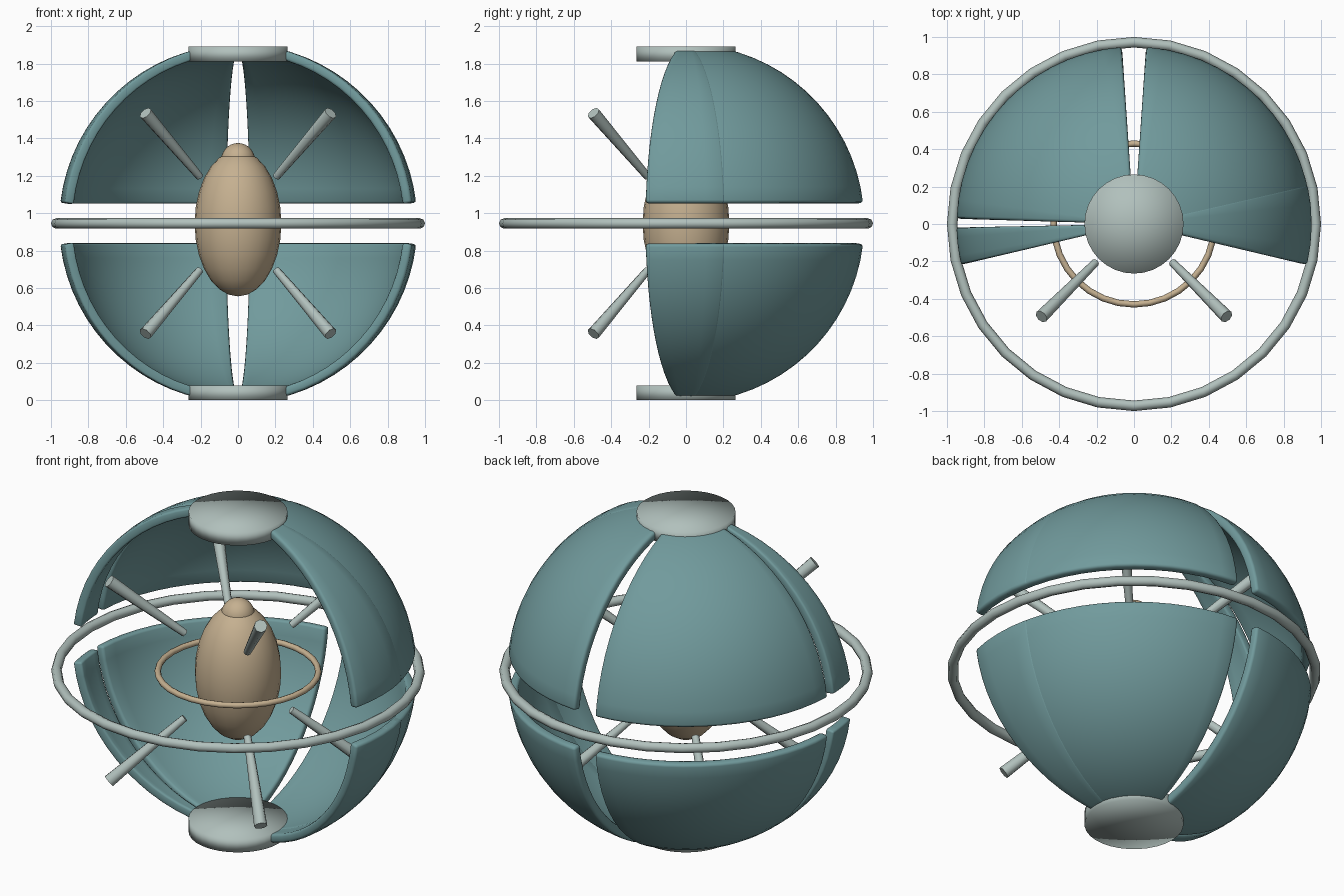
import bpy
from math import sin, cos, radians
from mathutils import Vector

if "Cube" in bpy.data.objects:
    bpy.data.objects.remove(bpy.data.objects["Cube"], do_unlink=True)

MID = 0.945      # height of the sphere centre
SHELL_R = 0.957  # outer radius of the shell


def material(name, rgb):
    mat = bpy.data.materials.new(name)
    mat.use_nodes = True
    mat.diffuse_color = (*rgb, 1)
    mat.node_tree.nodes["Principled BSDF"].inputs["Base Color"].default_value = (*rgb, 1)
    return mat


TEAL = material("muted_teal", (0.165, 0.325, 0.335))
GREY = material("pale_grey_green", (0.44, 0.53, 0.505))
TAN = material("warm_tan", (0.56, 0.435, 0.28))


def finish(name, mat, angle=40):
    obj = bpy.context.object
    obj.name = name
    obj.data.materials.append(mat)
    bpy.ops.object.shade_smooth_by_angle(angle=radians(angle))
    return obj


def shell_panel(name, start, end, side, radius=SHELL_R, low=6.7, high=78):
    """Curved plate between two longitudes; side is 1 above, -1 below."""
    cols, rows = max(4, round((end - start) / 6)), 14
    verts = []
    for j in range(rows + 1):
        lat = radians(low + (high - low) * j / rows)
        for i in range(cols + 1):
            lon = radians(start + (end - start) * i / cols)
            verts.append((radius * cos(lat) * cos(lon),
                          radius * cos(lat) * sin(lon),
                          side * radius * sin(lat)))
    faces = []
    for j in range(rows):
        for i in range(cols):
            a = j * (cols + 1) + i
            quad = (a, a + 1, a + cols + 2, a + cols + 1)
            faces.append(quad if side > 0 else quad[::-1])
    mesh = bpy.data.meshes.new(name)
    mesh.from_pydata(verts, [], faces)
    obj = bpy.data.objects.new(name, mesh)
    bpy.context.collection.objects.link(obj)
    obj.location.z = MID
    bpy.ops.object.select_all(action="DESELECT")
    obj.select_set(True)
    bpy.context.view_layer.objects.active = obj
    finish(name, TEAL)
    solid = obj.modifiers.new("thickness", "SOLIDIFY")
    solid.thickness = 0.05
    solid.offset = -1
    bevel = obj.modifiers.new("soft_edges", "BEVEL")
    bevel.width = 0.014
    bevel.segments = 2
    bevel.limit_method = "ANGLE"
    bevel.angle_limit = radians(50)


# Shell panels, polar caps and rods, repeated above and below
for side, level in ((1, "upper"), (-1, "lower")):
    shell_panel(level + "_back_left_panel", 2.4, 86, side)
    shell_panel(level + "_back_right_panel", 94, 178.2, side)
    shell_panel(level + "_left_side_panel", -13.2, 12.8, side, SHELL_R + 0.002)
    shell_panel(level + "_right_side_panel", 181.2, 193.2, side)

    bpy.ops.mesh.primitive_cylinder_add(vertices=32, radius=0.265, depth=0.078,
                                        end_fill_type="TRIFAN",
                                        location=(0, 0, MID + side * 0.906))
    finish(level + "_polar_cap", GREY, 100)

    for sx, x_name in ((1, "left"), (-1, "right")):
        for sy, y_name in ((-1, "front"), (1, "back")):
            inner = Vector((sx * 0.205, sy * 0.205, side * 0.25))
            outer = Vector((sx * 0.495, sy * 0.495, side * 0.59))
            axis = outer - inner
            bpy.ops.mesh.primitive_cone_add(
                vertices=8, radius1=0.021, radius2=0.036, depth=axis.length,
                location=(inner + outer) / 2 + Vector((0, 0, MID)),
                rotation=axis.to_track_quat("Z", "Y").to_euler())
            finish(f"{level}_{y_name}_{x_name}_rod", GREY, 50)

# Equatorial rings
for name, mat, major, minor in (("outer_ring", GREY, 0.972, 0.028),
                                ("inner_ring", TAN, 0.43, 0.017)):
    bpy.ops.mesh.primitive_torus_add(major_radius=major, minor_radius=minor,
                                     major_segments=32, minor_segments=8,
                                     location=(0, 0, MID))
    finish(name, mat, 60)

# Egg-shaped core with a small knob on top
for name, size, height in (("core", (0.232, 0.232, 0.39), MID),
                           ("core_knob", (0.09, 0.09, 0.09), 1.285)):
    bpy.ops.mesh.primitive_uv_sphere_add(segments=24, ring_count=14, radius=1,
                                         location=(0, 0, height))
    bpy.context.object.scale = size
    bpy.ops.object.transform_apply(location=False, rotation=False, scale=True)
    finish(name, TAN, 60)
